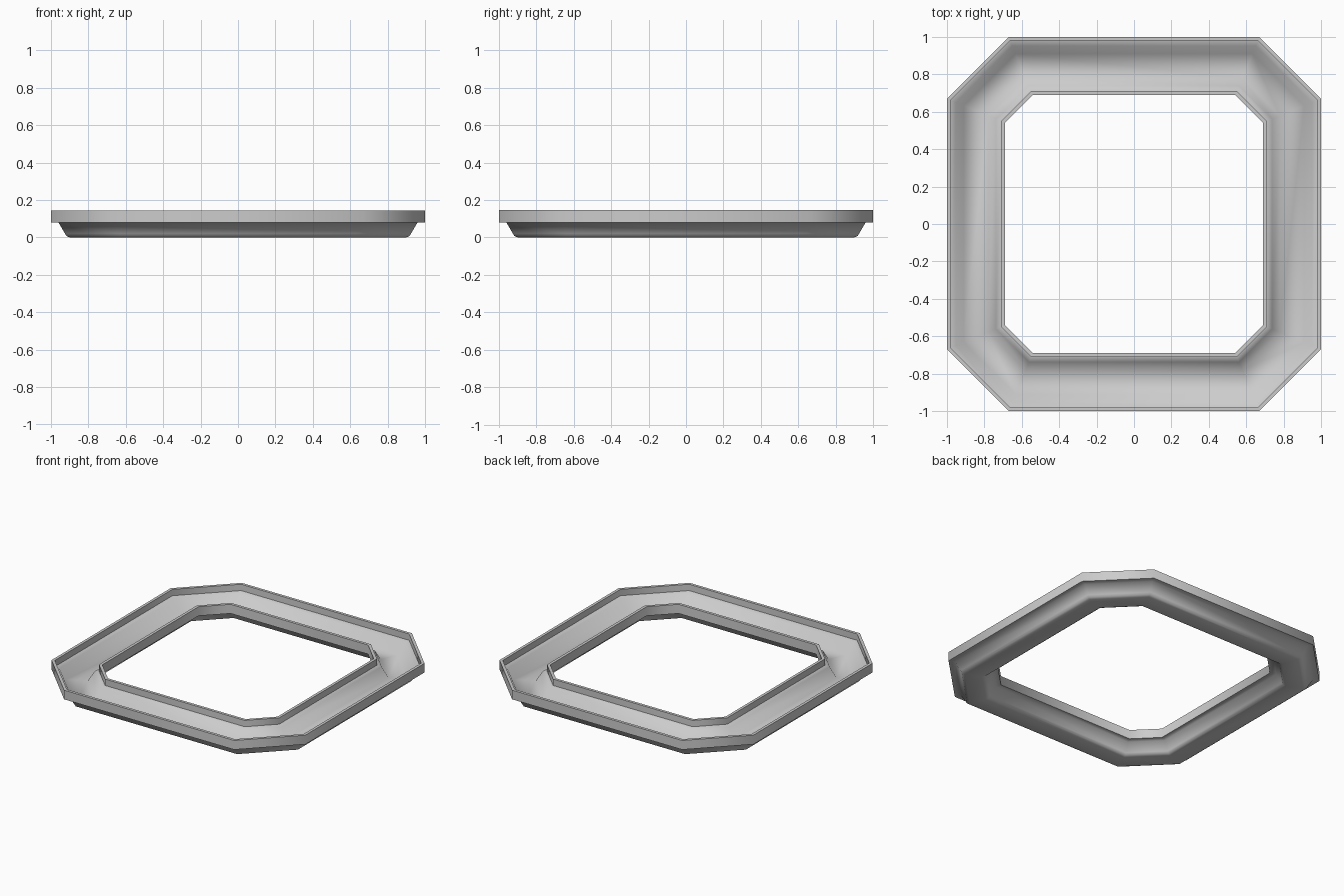
import bpy, bmesh, math

if "Cube" in bpy.data.objects:
    bpy.data.objects.remove(bpy.data.objects["Cube"])

# Half of the channel section: (inset from outer edge, height), outside then inside
HALF_W = 0.155
under = [(0, 0.145), (0, 0.08), (0.04, 0.08), (0.075, 0.02), (0.083, 0.007), (0.10, 0)]
inner = [(0.02, 0.145), (0.02, 0.10), (0.048, 0.092), (0.09, 0.018)]

def mirrored(points):
    return [(2 * HALF_W - d, z) for d, z in reversed(points)]

# Closed section: underside across, then back along the trough
section = under + mirrored(under) + list(reversed(inner + mirrored(inner)))

def octagon(d):
    """Corners of the chamfered square, inset by d."""
    a = 1 - d
    c = 0.67 - d * math.tan(math.pi / 8)
    return [(a, -c), (a, c), (c, a), (-c, a), (-a, c), (-a, -c), (-c, -a), (c, -a)]

# Sweep the section around the octagon
bm = bmesh.new()
loops = [[bm.verts.new((x, y, z)) for x, y in octagon(d)] for d, z in section]
for i, a in enumerate(loops):
    b = loops[(i + 1) % len(loops)]
    for k in range(8):
        n = (k + 1) % 8
        bm.faces.new((a[k], a[n], b[n], b[k]))
bmesh.ops.recalc_face_normals(bm, faces=bm.faces)
mesh = bpy.data.meshes.new("channel_ring")
bm.to_mesh(mesh)
bm.free()
ring = bpy.data.objects.new("channel_ring", mesh)
bpy.context.collection.objects.link(ring)

# Smooth trough, crisp rims
bpy.context.view_layer.objects.active = ring
ring.select_set(True)
bpy.ops.object.shade_smooth_by_angle(angle=math.radians(70))
